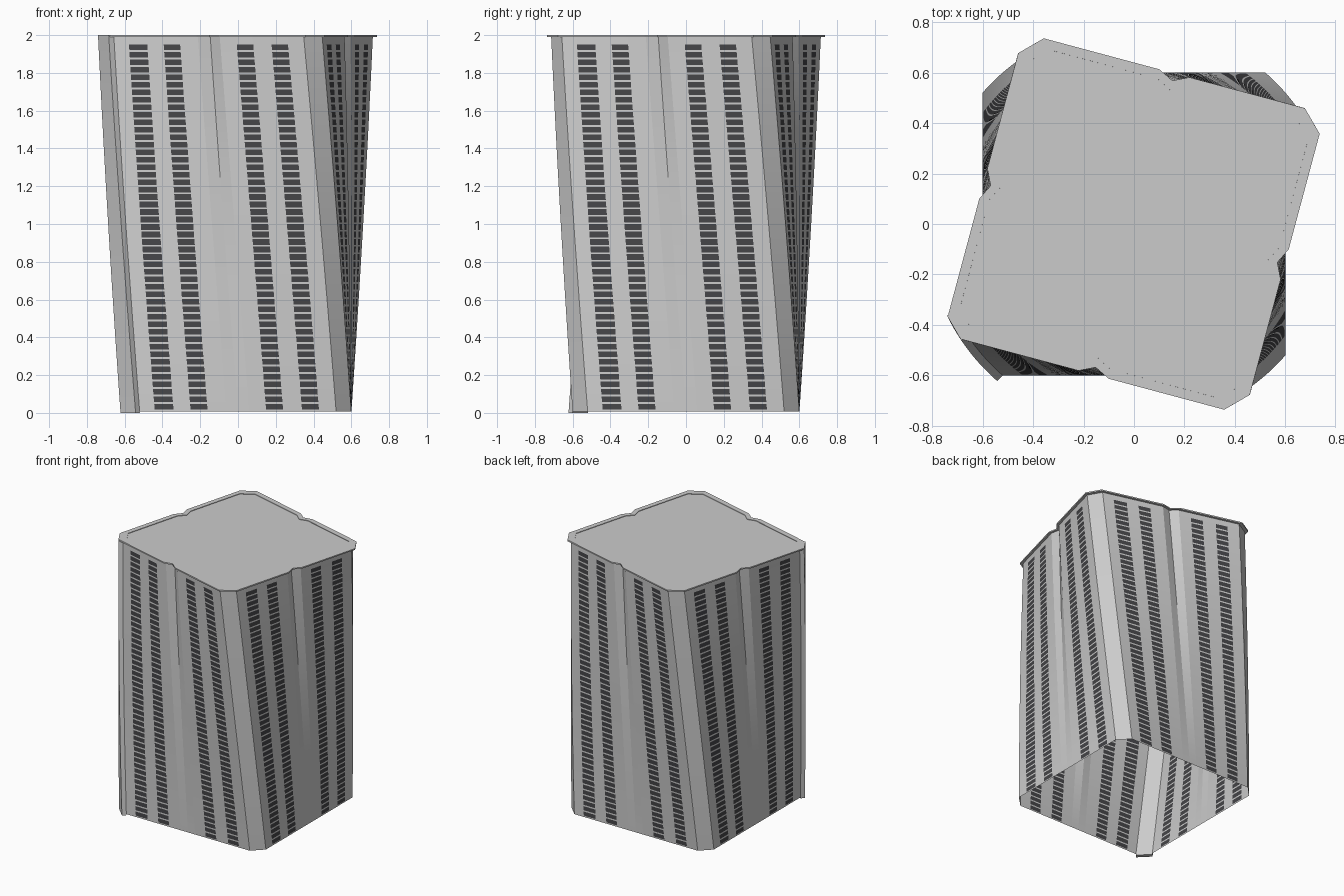
import bpy, bmesh, math
from mathutils import Matrix, Vector

if "Cube" in bpy.data.objects:
    bpy.data.objects.remove(bpy.data.objects["Cube"])

H = 2.0          # height
TWIST = -15.0    # total twist in degrees
FLOORS = 50
HALF, CUT = 0.6, 0.52
WINDOWS = [(-0.44, -0.34), (-0.25, -0.16), (0.15, 0.24), (0.34, 0.43)]


def twisted(x, y, z):
    return Matrix.Rotation(math.radians(TWIST) * z / H, 3, 'Z') @ Vector((x, y, z))


def ring(z, grow=0.0, notch=0.03):
    """Chamfered square with a shallow central groove on each side."""
    us = sorted([-CUT, -0.06, 0.0, 0.06, CUT] + [u for w in WINDOWS for u in w])
    pts = []
    for side in range(4):
        turn = Matrix.Rotation(side * math.pi / 2, 3, 'Z')
        for u in us:
            depth = notch * z / H if u == 0 else 0
            p = turn @ Vector((u * (1 + grow / HALF), -HALF - grow + depth, 0))
            pts.append(twisted(p.x, p.y, z))
    return pts, us


def loft(bm, rings):
    rows = [[bm.verts.new(p) for p in r] for r in rings]
    n = len(rows[0])
    faces = {}
    for j in range(len(rows) - 1):
        a, b = rows[j], rows[j + 1]
        for i in range(n):
            k = (i + 1) % n
            faces[(j, i)] = bm.faces.new((a[i], a[k], b[k], b[i]))
    return rows, faces


def finish(bm, name, *mats):
    me = bpy.data.meshes.new(name)
    bm.to_mesh(me)
    bm.free()
    ob = bpy.data.objects.new(name, me)
    for m in mats:
        me.materials.append(m)
    bpy.context.collection.objects.link(ob)
    return ob


wall_mat = bpy.data.materials.new("wall_grey")
wall_mat.diffuse_color = (0.8, 0.8, 0.8, 1)
wall_mat.use_nodes = True
wall_mat.node_tree.nodes["Principled BSDF"].inputs["Base Color"].default_value = wall_mat.diffuse_color
dark = bpy.data.materials.new("dark_glass")
dark.diffuse_color = (0.06, 0.06, 0.065, 1)
dark.use_nodes = True
dark.node_tree.nodes["Principled BSDF"].inputs["Base Color"].default_value = dark.diffuse_color

# Twisted facade: one solid and one window band per floor, open at the bottom
base, top = 0.008, H - 0.01
pitch = (top - base) / FLOORS
levels = []
for f in range(FLOORS):
    levels += [base + f * pitch, base + (f + 0.25) * pitch]
levels.append(top)
bm = bmesh.new()
us = ring(0)[1]
rows, faces = loft(bm, [ring(z)[0] for z in levels])
starts = {us.index(a) for a, b in WINDOWS}
panes = [f for (j, i), f in faces.items()
         if j % 2 == 1 and j < 2 * FLOORS - 1 and i % len(us) in starts]
for f in panes:
    f.material_index = 1
# Recess the panes, leaving wall-coloured reveals
res = bmesh.ops.inset_individual(bm, faces=panes, thickness=0.0005, depth=-0.012)
for f in res["faces"]:
    f.material_index = 0
finish(bm, "twisted_facade", wall_mat, dark)

# Roof slab with thin overhang and an inset panel
bm = bmesh.new()
rows, _ = loft(bm, [ring(H - 0.01, 0.018)[0], ring(H, 0.018)[0],
                    ring(H, -0.02)[0], ring(H - 0.004, -0.02)[0]])
bm.faces.new(rows[-1])
bm.faces.new(rows[0][::-1])
finish(bm, "roof_slab", wall_mat)

# Raised plate on the front left corner
bm = bmesh.new()
e = 0.022
plate = [(-HALF, -CUT), (-HALF - e, -CUT - e), (-CUT - e, -HALF - e), (-CUT, -HALF)]
rows, _ = loft(bm, [[twisted(x, y, H * k / 24) for x, y in plate] for k in range(25)])
bm.faces.new(rows[0][::-1])
bm.faces.new(rows[-1])
finish(bm, "corner_plate", wall_mat)
